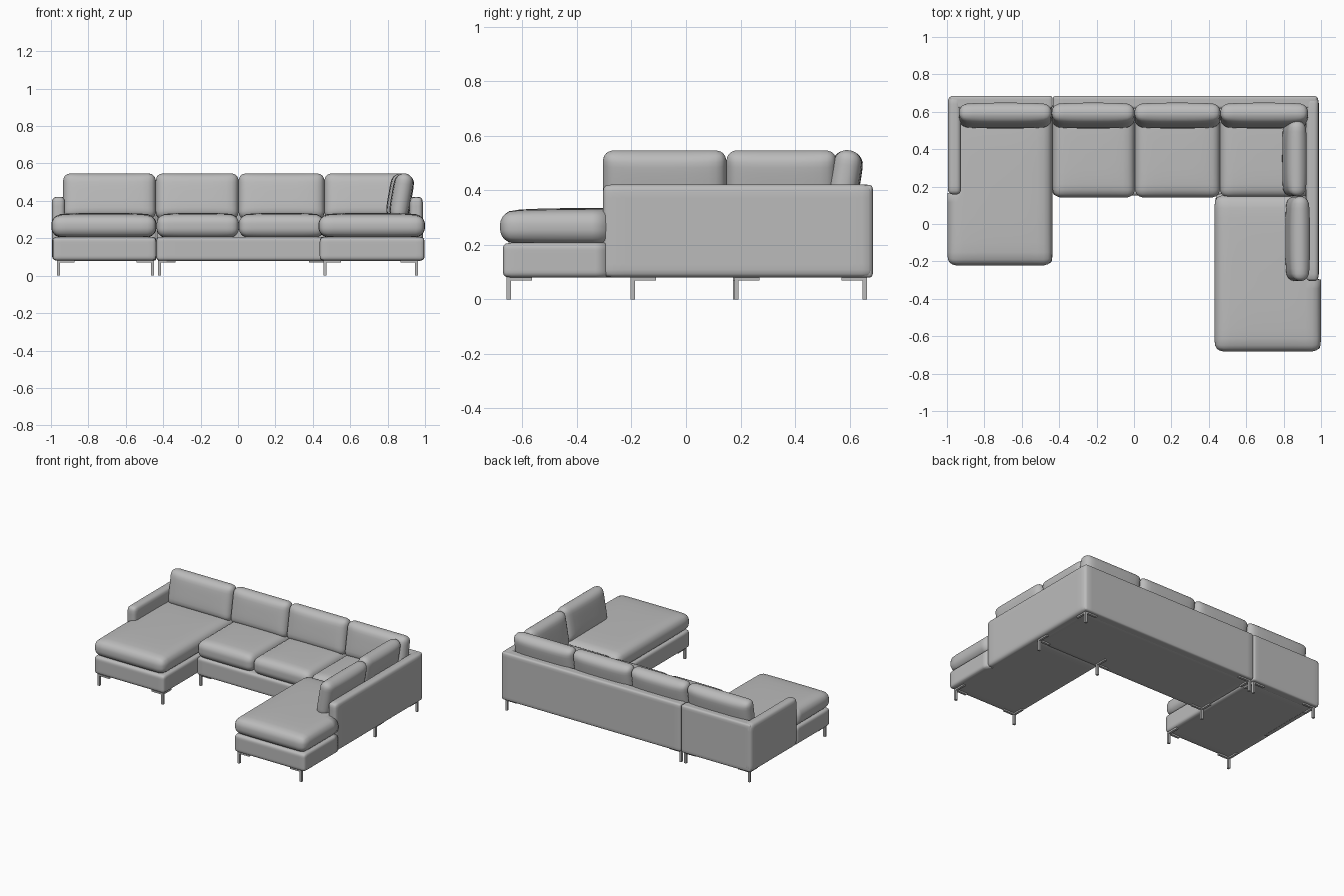
import bpy, bmesh, math
from mathutils import Vector

if "Cube" in bpy.data.objects:
    bpy.data.objects.remove(bpy.data.objects["Cube"])


def material(name, v):
    m = bpy.data.materials.new(name)
    m.diffuse_color = (v, v, v, 1)
    m.use_nodes = True
    m.node_tree.nodes["Principled BSDF"].inputs["Base Color"].default_value = m.diffuse_color
    return m


FABRIC = material("grey upholstery", 0.5)


def finish(bm, name, loc=(0, 0, 0), rot=(0, 0, 0), smooth=True):
    bmesh.ops.recalc_face_normals(bm, faces=bm.faces)
    me = bpy.data.meshes.new(name)
    bm.to_mesh(me)
    bm.free()
    if smooth:
        me.shade_smooth()
    me.materials.append(FABRIC)
    ob = bpy.data.objects.new(name, me)
    ob.location, ob.rotation_euler = loc, rot
    bpy.context.collection.objects.link(ob)
    return ob


def soft_box(name, lo, hi, radius, crown=0.0, axis=2, tilt=(0, 0, 0), notch=None, cuts=15):
    """Rounded box between two corners; crown swells it along one axis.
    notch = (y, x limit): behind y the outer side is pulled in to x limit."""
    lo, hi = Vector(lo), Vector(hi)
    mid, half = (lo + hi) / 2, (hi - lo) / 2
    half[axis] -= crown
    radius = min(radius, min(half) * 0.98)
    bm = bmesh.new()
    bmesh.ops.create_cube(bm, size=2)
    bmesh.ops.subdivide_edges(bm, edges=bm.edges[:], cuts=cuts, use_grid_fill=True)
    others = [i for i in range(3) if i != axis]
    for v in bm.verts:
        # crowd the grid towards the edges, then round them
        p = Vector([math.sin(c * math.pi / 2) * h for c, h in zip(v.co, half)])
        core = Vector([max(-(h - radius), min(h - radius, c)) for c, h in zip(p, half)])
        d = p - core
        if d.length > 1e-7:
            p = core + d.normalized() * radius
        swell = crown
        for i in others:
            swell *= max(0, 1 - (p[i] / half[i]) ** 4)
        p[axis] += swell * p[axis] / half[axis]
        v.co = p
    if notch:
        y, limit = notch[0] - mid.y, notch[1] - mid.x
        for cut in (y, y + 0.008):
            bmesh.ops.bisect_plane(bm, geom=bm.verts[:] + bm.edges[:] + bm.faces[:],
                                   plane_co=(0, cut, 0), plane_no=(0, 1, 0))
        for v in bm.verts:
            if v.co.y > y + 0.004:
                v.co.x = min(v.co.x, limit) if limit > 0 else max(v.co.x, limit)
    return finish(bm, name, mid, tilt)


# Base frames: left chaise, middle section, right chaise
soft_box("left_chaise_base", (-0.992, -0.212, 0.08), (-0.437, 0.65, 0.208), 0.022,
         notch=(0.165, -0.95))
soft_box("middle_base", (-0.435, 0.152, 0.08), (0.96, 0.65, 0.208), 0.018)
soft_box("right_chaise_base", (0.437, -0.672, 0.08), (0.997, 0.17, 0.208), 0.022,
         notch=(-0.297, 0.95))

# Seat cushions
soft_box("left_chaise_seat", (-0.998, -0.222, 0.197), (-0.436, 0.62, 0.335), 0.05, 0.012,
         notch=(0.165, -0.95))
soft_box("right_chaise_seat", (0.43, -0.682, 0.197), (1.0, 0.155, 0.335), 0.05, 0.012,
         notch=(-0.297, 0.95))
for name, x0, x1 in (("middle_seat_left", -0.435, 0.005), ("middle_seat_right", 0.005, 0.46),
                     ("corner_seat", 0.46, 0.94)):
    soft_box(name, (x0, 0.142, 0.197), (x1, 0.62, 0.335), 0.045, 0.012)

# Arms and back panels
soft_box("left_arm", (-0.995, 0.158, 0.08), (-0.924, 0.685, 0.422), 0.028)
soft_box("right_arm", (0.918, -0.305, 0.08), (0.988, 0.683, 0.422), 0.026)
soft_box("left_back_panel", (-0.985, 0.617, 0.08), (-0.436, 0.685, 0.42), 0.014)
soft_box("main_back_panel", (-0.434, 0.617, 0.08), (0.98, 0.685, 0.42), 0.014)

# Back cushions leaning on the back panels
edges = (-0.935, -0.44, 0.003, 0.462, 0.93)
for i in range(4):
    soft_box(f"back_cushion_{i + 1}", (edges[i], 0.522, 0.3), (edges[i + 1], 0.638, 0.548),
             0.04, 0.014, axis=1, tilt=(-0.17, 0, 0))

# Side cushions leaning on the right arm
soft_box("side_cushion_rear", (0.803, 0.148, 0.3), (0.913, 0.552, 0.548), 0.04, 0.014,
         axis=0, tilt=(0, 0.17, 0))
soft_box("side_cushion_front", (0.82, -0.305, 0.3), (0.93, 0.148, 0.548), 0.04, 0.014,
         axis=0, tilt=(0, 0.17, 0))


# Legs: a thin post with an L-shaped mounting bracket
def leg(name, x, y, sx, sy):
    bm = bmesh.new()

    def block(lo, hi):
        r = bmesh.ops.create_cube(bm, size=1)
        lo, hi = Vector(lo), Vector(hi)
        for v in r["verts"]:
            v.co = (lo + hi) / 2 + Vector([c * s for c, s in zip(v.co, hi - lo)])

    w, n = 0.008, 0.085
    block((x - w, y - w, 0), (x + w, y + w, 0.082))
    xs, ys = sorted((x - sx * w, x + sx * n)), sorted((y - sy * w, y + sy * n))
    block((xs[0], y - w, 0.07), (xs[1], y + w, 0.082))
    block((x - w, ys[0], 0.07), (x + w, ys[1], 0.082))
    finish(bm, name, smooth=False)


for i, spec in enumerate((
        (-0.96, -0.195, 1, 1), (-0.457, -0.195, -1, 1),
        (-0.96, 0.655, 1, -1), (-0.457, 0.655, -1, -1),
        (-0.42, 0.18, 1, 1), (-0.42, 0.655, 1, -1),
        (0.465, 0.185, -1, 1), (0.955, 0.185, -1, 1), (0.955, 0.655, -1, -1),
        (0.465, -0.65, 1, 1), (0.955, -0.65, -1, 1))):
    leg(f"leg_{i + 1}", *spec)
